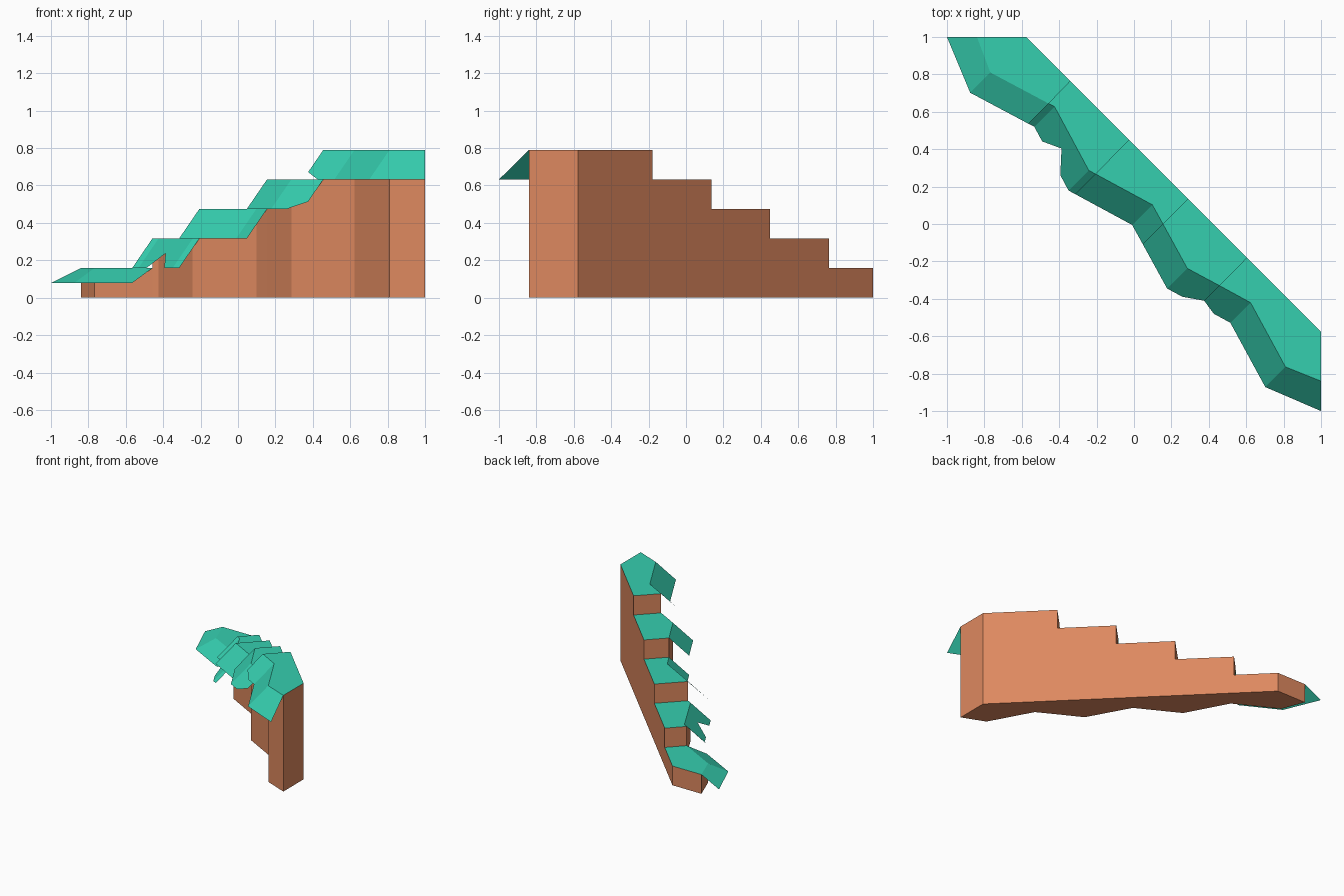
import bpy, bmesh
from mathutils import Vector

if "Cube" in bpy.data.objects:
    bpy.data.objects.remove(bpy.data.objects["Cube"])

STEP = 0.158          # height of one terrace
OFF = Vector((-0.108, -0.108))


def material(name, colour):
    m = bpy.data.materials.new(name)
    m.diffuse_color = (*colour, 1)
    m.use_nodes = True
    m.node_tree.nodes["Principled BSDF"].inputs["Base Color"].default_value = m.diffuse_color
    return m


earth = material("earth", (0.73, 0.25, 0.115))
grass = material("grass", (0.036, 0.62, 0.43))


def add_object(name, faces, mats):
    """faces: list of (points, material index)"""
    bm = bmesh.new()
    for pts, mi in faces:
        f = bm.faces.new([bm.verts.new(p) for p in pts])
        f.material_index = mi
    bmesh.ops.remove_doubles(bm, verts=bm.verts, dist=1e-4)
    me = bpy.data.meshes.new(name)
    bm.to_mesh(me)
    bm.free()
    for m in mats:
        me.materials.append(m)
    ob = bpy.data.objects.new(name, me)
    bpy.context.collection.objects.link(ob)


# front rock line of each terrace, left to right
fronts = [
    [(-0.84, 1), (-0.768, 0.81), (-0.458, 0.645)],
    [(-0.458, 0.645), (-0.425, 0.628), (-0.242, 0.287), (-0.207, 0.268)],
    [(-0.207, 0.268), (0.098, 0.103), (0.155, 0)],
    [(0.155, 0), (0.285, -0.237), (0.456, -0.329)],
    [(0.456, -0.329), (0.623, -0.42), (0.81, -0.764), (1, -0.84)],
]
# straight back line, split at the terrace borders
backs = [(-0.577, 1), (-0.342, 0.765), (-0.027, 0.45),
         (0.288, 0.135), (0.603, -0.18), (1, -0.577)]

# stepped cliff body with grass tops
faces = []


def wall(a, b, lo, hi):
    faces.append(([(*a, lo), (*b, lo), (*b, hi), (*a, hi)], 0))


for i, front in enumerate(fronts):
    h = STEP * (i + 1)
    outline = front + [backs[i + 1], backs[i]]
    faces.append(([(*p, h) for p in outline], 1))
    faces.append(([(*p, 0) for p in reversed(outline)], 0))
    for a, b in zip(front, front[1:]):
        wall(a, b, 0, h)
    wall(backs[i + 1], backs[i], 0, h)
    wall(backs[i], front[0], h - STEP if i else 0, h)
wall(fronts[-1][-1], backs[-1], 0, 5 * STEP)
add_object("cliff_body", faces, [earth, grass])

# overhanging grass lips: panel shapes as (along edge, down slope)
plain = [(0, 0), (0, 1), (1, 1), (1, 0)]
shapes = {
    (1, 1): [(0, 0), (0, 1), (0.23, 1), (0.5, 0.5), (0.76, 1), (1, 1), (1, 0)],
    (3, 1): [(0, 0), (0, 1), (0.48, 1), (1, 0.75), (1, 0)],
    (4, 0): [(0, 0), (0, 0.75), (0.47, 1), (1, 1), (1, 0)],
}


def outer(p):
    # the two end points run along the end planes
    if p[1] == 1:
        return Vector((-1, 1))
    if p[0] == 1:
        return Vector((1, -1))
    return Vector(p) + OFF


for i, front in enumerate(fronts):
    h = STEP * (i + 1)
    drop = STEP / 2 if i == 0 else STEP
    panels = []
    for j, (a, b) in enumerate(zip(front, front[1:])):
        pts = []
        for t, s in shapes.get((i, j), plain):
            inner = Vector(a).lerp(Vector(b), t)
            edge = outer(a).lerp(outer(b), t)
            pts.append((*inner.lerp(edge, s), h - drop * s))
        panels.append((pts, 0))
    add_object(f"grass_lip_{i + 1}", panels, [grass])
